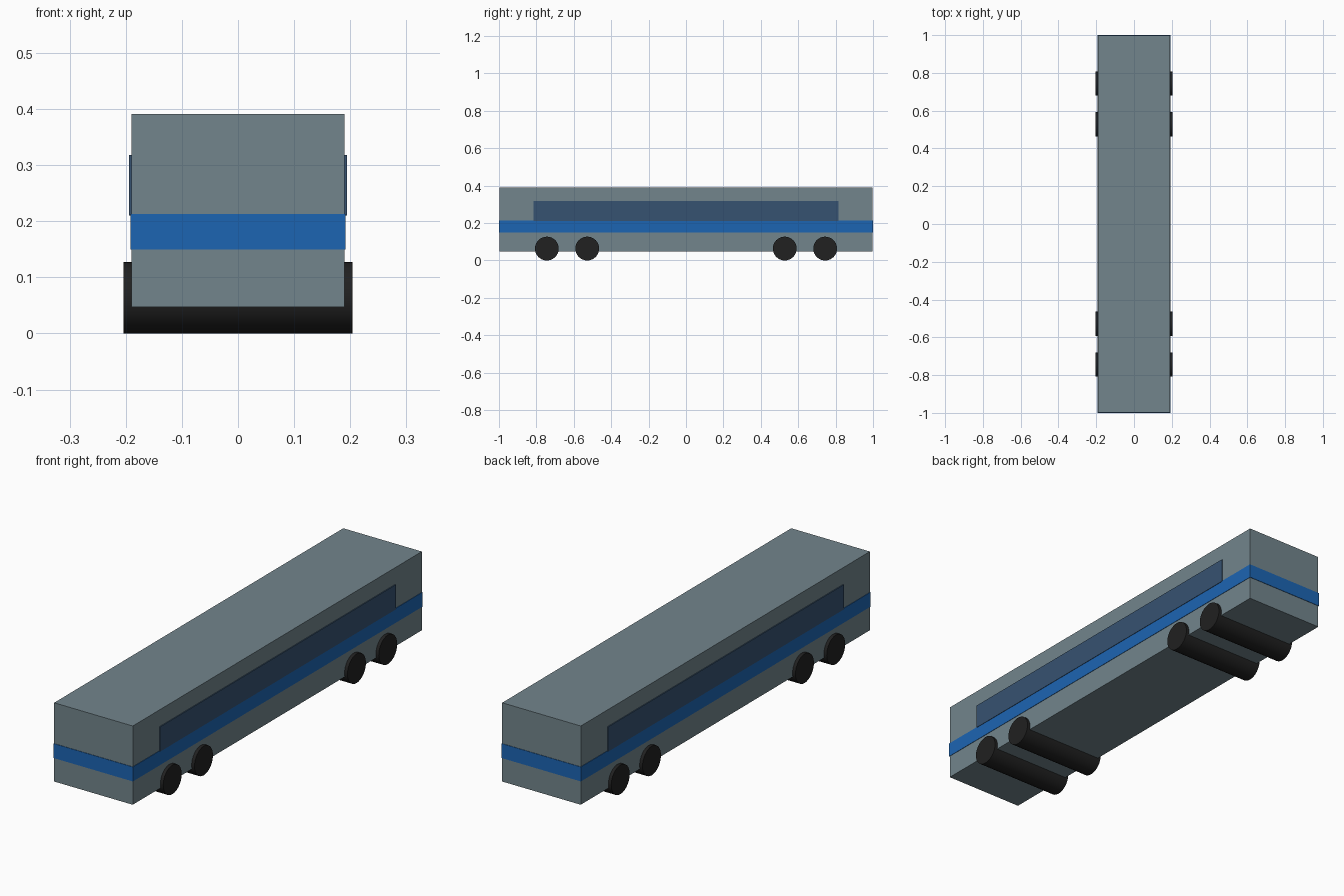
import bpy
from math import pi

if "Cube" in bpy.data.objects:
    bpy.data.objects.remove(bpy.data.objects["Cube"])


def material(name, rgb):
    m = bpy.data.materials.new(name)
    m.diffuse_color = (*rgb, 1)
    m.use_nodes = True
    m.node_tree.nodes["Principled BSDF"].inputs["Base Color"].default_value = m.diffuse_color
    return m


def box(name, half_x, half_y, z0, z1, mat):
    bpy.ops.mesh.primitive_cube_add(size=2, location=(0, 0, (z0 + z1) / 2))
    ob = bpy.context.object
    ob.name = name
    ob.scale = (half_x, half_y, (z1 - z0) / 2)
    bpy.ops.object.transform_apply(location=False, rotation=False, scale=True)
    ob.data.materials.append(mat)


grey = material("body_grey", (0.17, 0.235, 0.265))
blue = material("stripe_blue", (0.012, 0.13, 0.45))
glass = material("window_blue", (0.037, 0.085, 0.165))
black = material("wheel_black", (0.015, 0.015, 0.015))

# Carriage body, wrap-around stripe and side window band
box("carriage_body", 0.19, 0.998, 0.047, 0.391, grey)
box("blue_stripe", 0.192, 1.0, 0.150, 0.213, blue)
box("window_band", 0.194, 0.815, 0.210, 0.318, glass)

# Full-width wheel rollers, two at each end
R = 0.0637
for end, s in (("front", -1), ("rear", 1)):
    for place, y in (("outer", 0.744), ("inner", 0.528)):
        bpy.ops.mesh.primitive_cylinder_add(
            vertices=32, radius=R, depth=0.408,
            location=(0, s * y, R), rotation=(0, pi / 2, 0))
        wheel = bpy.context.object
        wheel.name = f"{end}_{place}_wheel"
        wheel.data.materials.append(black)
        bpy.ops.object.shade_smooth_by_angle()
